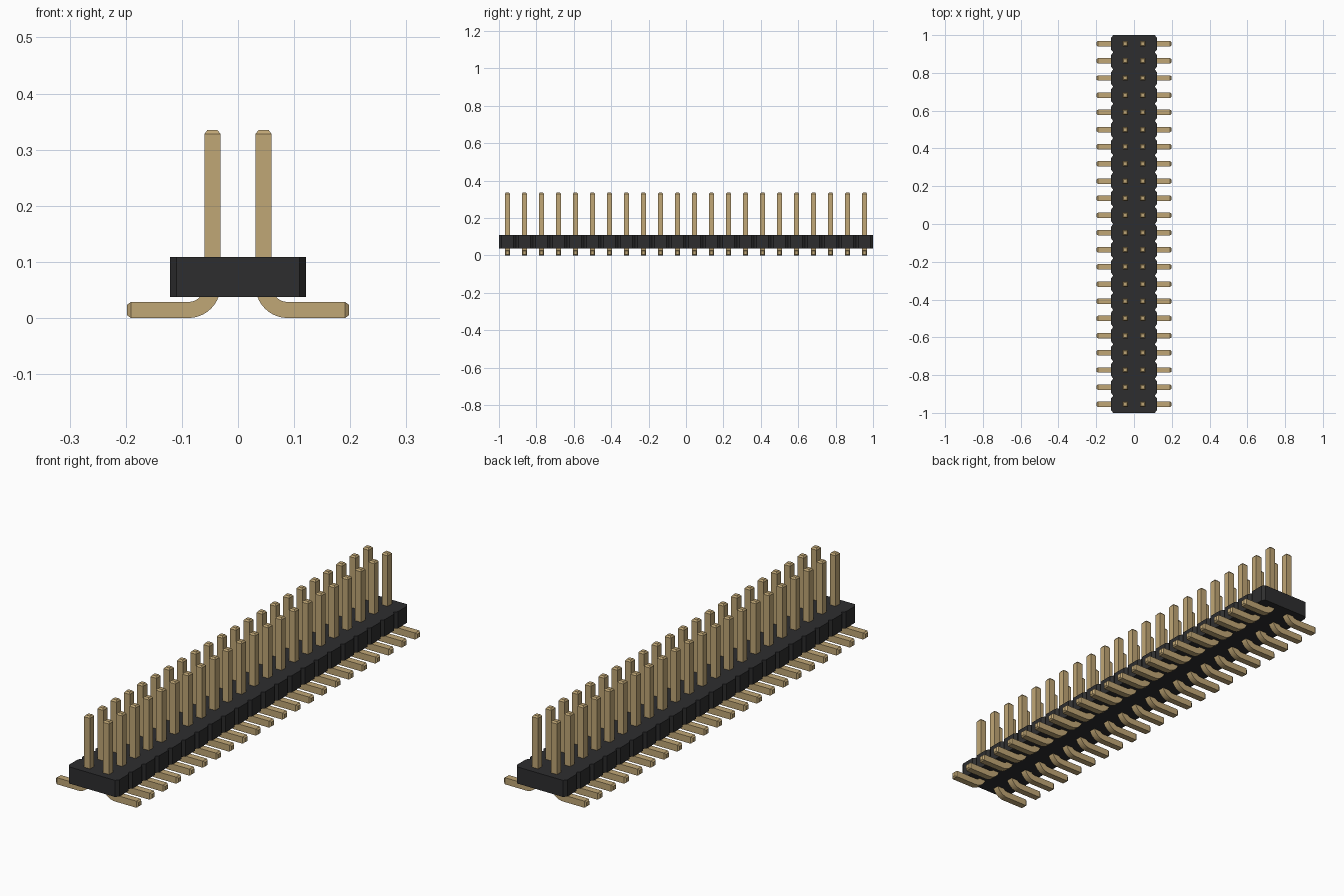
import bpy, bmesh, math
from mathutils import Vector

cube = bpy.data.objects.get("Cube")
if cube:
    bpy.data.objects.remove(cube, do_unlink=True)

COUNT = 22
PITCH = 2 / COUNT


def material(name, color, metallic=0.0):
    m = bpy.data.materials.new(name)
    m.use_nodes = True
    m.diffuse_color = color
    m.node_tree.nodes["Principled BSDF"].inputs["Base Color"].default_value = color
    return m


def add_object(name, bm, mat):
    bmesh.ops.recalc_face_normals(bm, faces=bm.faces)
    me = bpy.data.meshes.new(name)
    bm.to_mesh(me)
    bm.free()
    me.materials.append(mat)
    ob = bpy.data.objects.new(name, me)
    bpy.context.collection.objects.link(ob)
    return ob


black = material("black plastic", (0.027, 0.027, 0.028, 1))
gold = material("gold metal", (0.53, 0.385, 0.18, 1))

# Housing: outline of joined chamfered segments, extruded upward
HALF_X, CUT_X, CUT_Y = 0.121, 0.011, 0.014
Z0, Z1 = 0.037, 0.109
side = []
for i in range(COUNT):
    y = -1 + i * PITCH
    side += [(HALF_X - CUT_X, y), (HALF_X, y + CUT_Y), (HALF_X, y + PITCH - CUT_Y)]
side.append((HALF_X - CUT_X, 1))
outline = side + [(-x, y) for x, y in reversed(side)]
bm = bmesh.new()
base = bm.faces.new([bm.verts.new((x, y, Z0)) for x, y in outline])
top = bmesh.ops.extrude_face_region(bm, geom=[base])["geom"]
bmesh.ops.translate(bm, vec=(0, 0, Z1 - Z0),
                    verts=[v for v in top if isinstance(v, bmesh.types.BMVert)])
add_object("housing", bm, black)

# Pin path: tapered tip, straight post, rounded bend, flat foot
HALF, TIP = 0.0143, 0.009
POST_X, FOOT_X, TOP_Z, TAPER = 0.0455, 0.198, 0.335, 0.007
RADIUS = 0.043
STEPS = 10
UP, OUT = Vector((0, 0, 1)), Vector((1, 0, 0))
stations = [(Vector((POST_X, 0, TOP_Z)), OUT, TIP),
            (Vector((POST_X, 0, TOP_Z - TAPER)), OUT, HALF)]
center = Vector((POST_X + RADIUS, 0, HALF + RADIUS))
for k in range(STEPS + 1):
    a = math.pi / 2 * k / STEPS
    inward = OUT * math.cos(a) + UP * math.sin(a)
    stations.append((center - inward * RADIUS, inward, HALF))
stations += [(Vector((FOOT_X - TAPER, 0, HALF)), UP, HALF),
             (Vector((FOOT_X, 0, HALF)), UP, TIP)]

# Square section swept along the path
bm = bmesh.new()
rings = []
for p, n, h in stations:
    rings.append([bm.verts.new(p + n * h * s + Vector((0, h * t, 0)))
                  for s, t in ((-1, -1), (1, -1), (1, 1), (-1, 1))])
for a, b in zip(rings, rings[1:]):
    for j in range(4):
        k = (j + 1) % 4
        bm.faces.new((a[j], a[k], b[k], b[j]))
bm.faces.new(rings[0])
bm.faces.new(rings[-1])
pins = add_object("pins", bm, gold)
pins.location.y = -1 + PITCH / 2

# Two rows of pins
mirror = pins.modifiers.new("both rows", 'MIRROR')
mirror.use_axis[0] = True
row = pins.modifiers.new("pin row", 'ARRAY')
row.count = COUNT
row.use_relative_offset = False
row.use_constant_offset = True
row.constant_offset_displace = (0, PITCH, 0)

bpy.ops.object.select_all(action='DESELECT')
pins.select_set(True)
bpy.context.view_layer.objects.active = pins
bpy.ops.object.shade_smooth_by_angle(angle=math.radians(25))
